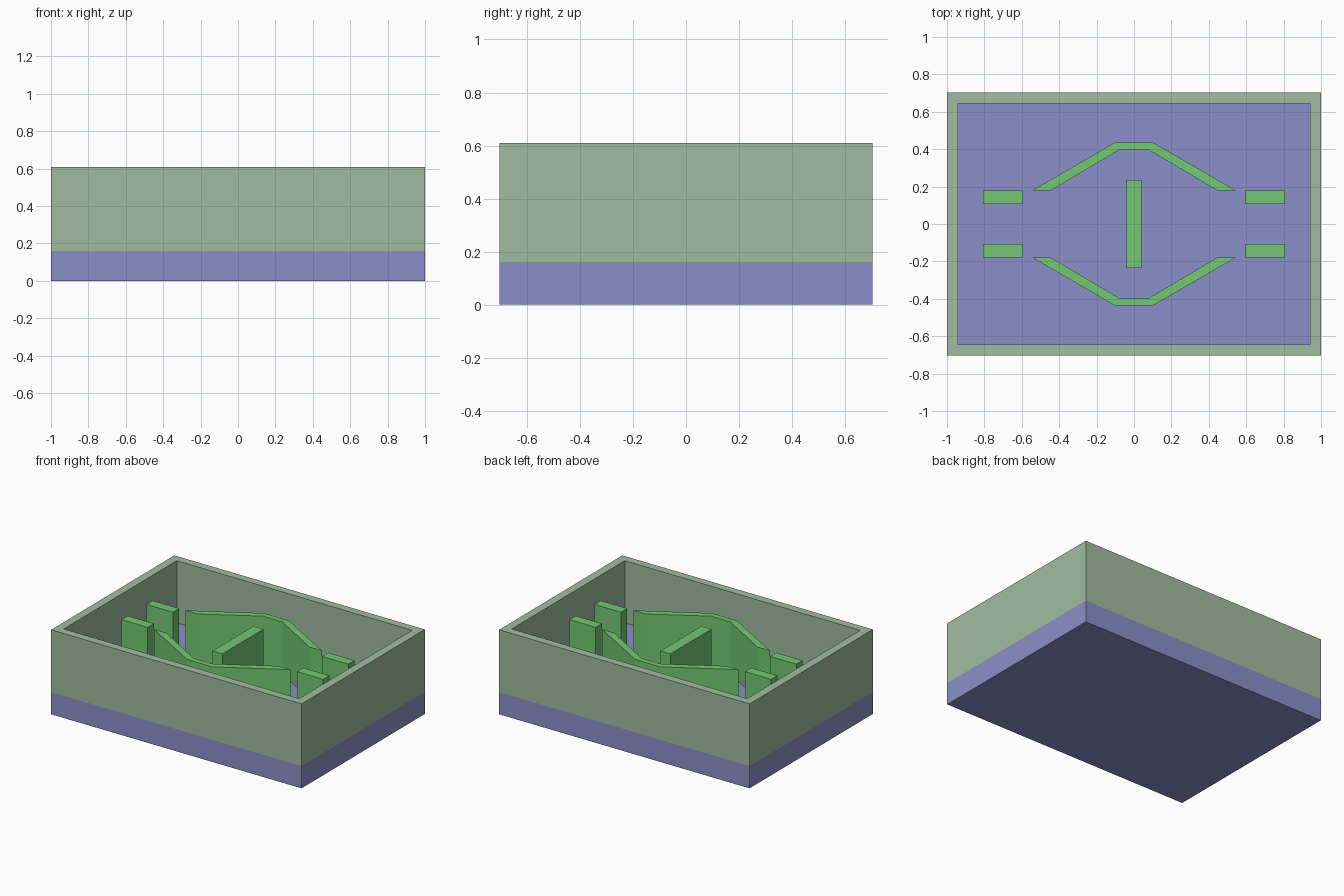
import bpy, bmesh

if "Cube" in bpy.data.objects:
    bpy.data.objects.remove(bpy.data.objects["Cube"])

FLOOR, RIM, INNER_TOP = 0.16, 0.61, 0.535


def material(name, rgb):
    mat = bpy.data.materials.new(name)
    mat.diffuse_color = (*rgb, 1)
    mat.use_nodes = True
    mat.node_tree.nodes["Principled BSDF"].inputs["Base Color"].default_value = mat.diffuse_color
    return mat


BLUE = material("base_blue", (0.26, 0.28, 0.58))
SAGE = material("wall_sage", (0.35, 0.51, 0.35))
GREEN = material("baffle_green", (0.17, 0.58, 0.17))


def finish(name, bm, mat):
    bmesh.ops.recalc_face_normals(bm, faces=bm.faces)
    mesh = bpy.data.meshes.new(name)
    bm.to_mesh(mesh)
    bm.free()
    mesh.materials.append(mat)
    obj = bpy.data.objects.new(name, mesh)
    bpy.context.collection.objects.link(obj)
    return obj


def prism(name, points, z0, z1, mat):
    """Extrude a flat outline from z0 up to z1."""
    bm = bmesh.new()
    face = bm.faces.new([bm.verts.new((x, y, z0)) for x, y in points])
    ext = bmesh.ops.extrude_face_region(bm, geom=[face])
    tops = [v for v in ext["geom"] if isinstance(v, bmesh.types.BMVert)]
    bmesh.ops.translate(bm, verts=tops, vec=(0, 0, z1 - z0))
    return finish(name, bm, mat)


def rect(x0, x1, y0, y1):
    return [(x0, y0), (x1, y0), (x1, y1), (x0, y1)]


# Base slab
prism("base", rect(-1, 1, -0.703, 0.703), 0, FLOOR, BLUE)

# Wall frame: one closed ring with a rectangular section
bm = bmesh.new()
rings = [[bm.verts.new((x, y, z)) for x, y in rect(-a, a, -b, b)]
         for a, b, z in ((1, 0.703, FLOOR), (1, 0.703, RIM),
                         (0.94, 0.645, RIM), (0.94, 0.645, FLOOR))]
for k in range(4):
    lo, hi = rings[k], rings[(k + 1) % 4]
    for i in range(4):
        j = (i + 1) % 4
        bm.faces.new((lo[i], lo[j], hi[j], hi[i]))
finish("outer_wall", bm, SAGE)

# Central divider
prism("center_divider", rect(-0.04, 0.04, -0.234, 0.234), FLOOR, INNER_TOP, GREEN)

# Bent baffles, front and back
half = [(0.545, 0.179), (0.10, 0.437), (0.077, 0.397), (0.445, 0.179)]
outline = [half[0], half[1], (-half[1][0], half[1][1]), (-half[0][0], half[0][1]),
           (-half[3][0], half[3][1]), (-half[2][0], half[2][1]), half[2], half[3]]
for side, s in (("back", 1), ("front", -1)):
    prism(f"baffle_{side}", [(x, s * y) for x, y in outline], FLOOR, INNER_TOP, GREEN)

    # Guide blocks at both ends
    for end, e in (("right", 1), ("left", -1)):
        pts = [(e * x, s * y) for x, y in rect(0.596, 0.806, 0.108, 0.179)]
        prism(f"guide_block_{side}_{end}", pts, FLOOR, INNER_TOP, GREEN)

# Round inlays set flush in the floor, either side of the divider
for end, e in (("right", 1), ("left", -1)):
    bpy.ops.mesh.primitive_cylinder_add(vertices=64, radius=0.11, depth=0.041,
                                        location=(e * 0.166, 0, FLOOR - 0.0195))
    disc = bpy.context.object
    disc.name = f"floor_inlay_{end}"
    disc.data.materials.append(BLUE)
    bpy.ops.object.shade_smooth_by_angle()
